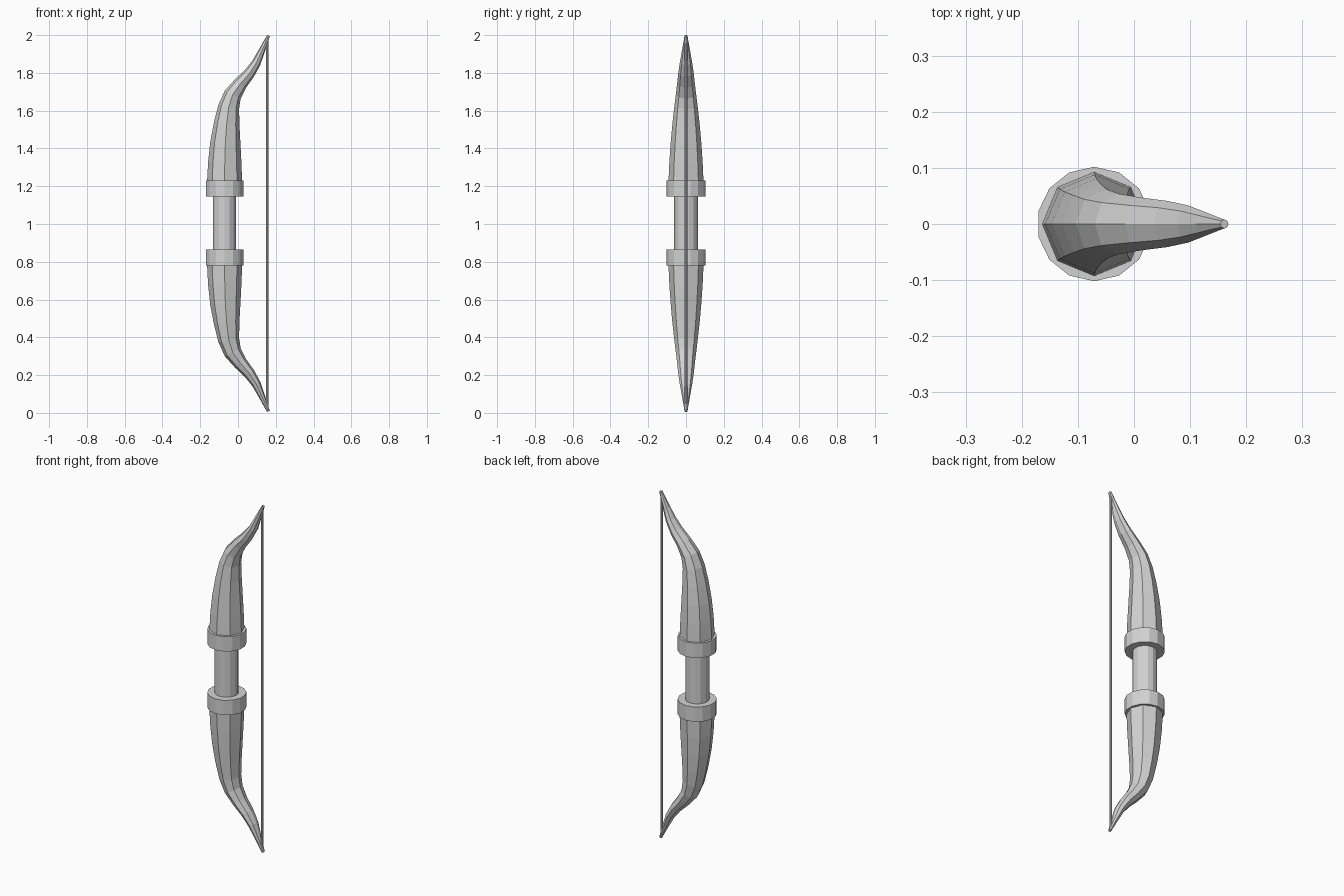
import bpy, bmesh, math
from mathutils import Vector

cube = bpy.data.objects.get("Cube")
if cube:
    bpy.data.objects.remove(cube, do_unlink=True)

grey = bpy.data.materials.new("plain grey")
grey.use_nodes = True
colour = (0.65, 0.65, 0.65, 1)
grey.diffuse_color = colour
grey.node_tree.nodes["Principled BSDF"].inputs["Base Color"].default_value = colour


def finish(name, bm):
    bmesh.ops.recalc_face_normals(bm, faces=bm.faces)
    mesh = bpy.data.meshes.new(name)
    bm.to_mesh(mesh)
    bm.free()
    mesh.materials.append(grey)
    obj = bpy.data.objects.new(name, mesh)
    bpy.context.collection.objects.link(obj)
    return obj


def post(name, x, radius, bottom, top, sides):
    """Upright prism with a corner facing the back."""
    bm = bmesh.new()
    bmesh.ops.create_cone(bm, cap_ends=True, segments=sides, radius1=radius,
                          radius2=radius, depth=top - bottom)
    obj = finish(name, bm)
    obj.location = (x, 0, (bottom + top) / 2)
    return obj


def limb(name, stations, flip):
    """Eight-sided tapering sweep; each ring lies across the path."""
    bm = bmesh.new()
    path = [Vector((x, 0, z)) for x, z, depth, width in stations]
    rings = []
    for i, (x, z, depth, width) in enumerate(stations):
        tangent = (path[min(i + 1, len(path) - 1)] - path[max(i - 1, 0)]).normalized()
        if i == 0:
            tangent = Vector((0, 0, 1))
        across = Vector((tangent.z, 0, -tangent.x))
        ring = []
        for k in range(8):
            a = k * math.tau / 8
            p = path[i] + across * depth * math.cos(a) + Vector((0, width * math.sin(a), 0))
            if flip:
                p.z = 2.006 - p.z
            p.z = min(max(p.z, 0), 2)
            ring.append(bm.verts.new(p))
        rings.append(ring)
    for low, high in zip(rings, rings[1:]):
        for k in range(8):
            n = (k + 1) % 8
            bm.faces.new((low[k], low[n], high[n], high[k]))
    bm.faces.new(rings[0])
    bm.faces.new(rings[-1])
    return finish(name, bm)


# Path x, height, half depth and half width along the curved limb
stations = [
    (-0.071, 1.22, 0.093, 0.093), (-0.070, 1.33, 0.088, 0.088),
    (-0.067, 1.43, 0.080, 0.081), (-0.060, 1.53, 0.068, 0.072),
    (-0.049, 1.62, 0.056, 0.062), (-0.028, 1.685, 0.047, 0.054),
    (0.013, 1.743, 0.037, 0.047), (0.060, 1.797, 0.030, 0.041),
    (0.097, 1.853, 0.024, 0.033), (0.125, 1.915, 0.017, 0.022),
    (0.150, 1.972, 0.011, 0.012), (0.161, 1.998, 0.008, 0.008),
]
limb("upper_limb", stations, False)
limb("lower_limb", stations, True)

# Grip and its two collars
post("grip", -0.072, 0.063, 0.82, 1.19, 14)
post("upper_collar", -0.071, 0.102, 1.146, 1.231, 14)
post("lower_collar", -0.071, 0.102, 0.78, 0.865, 14)

# Taut string between the tips
post("bowstring", 0.154, 0.007, 0.02, 1.985, 8)
